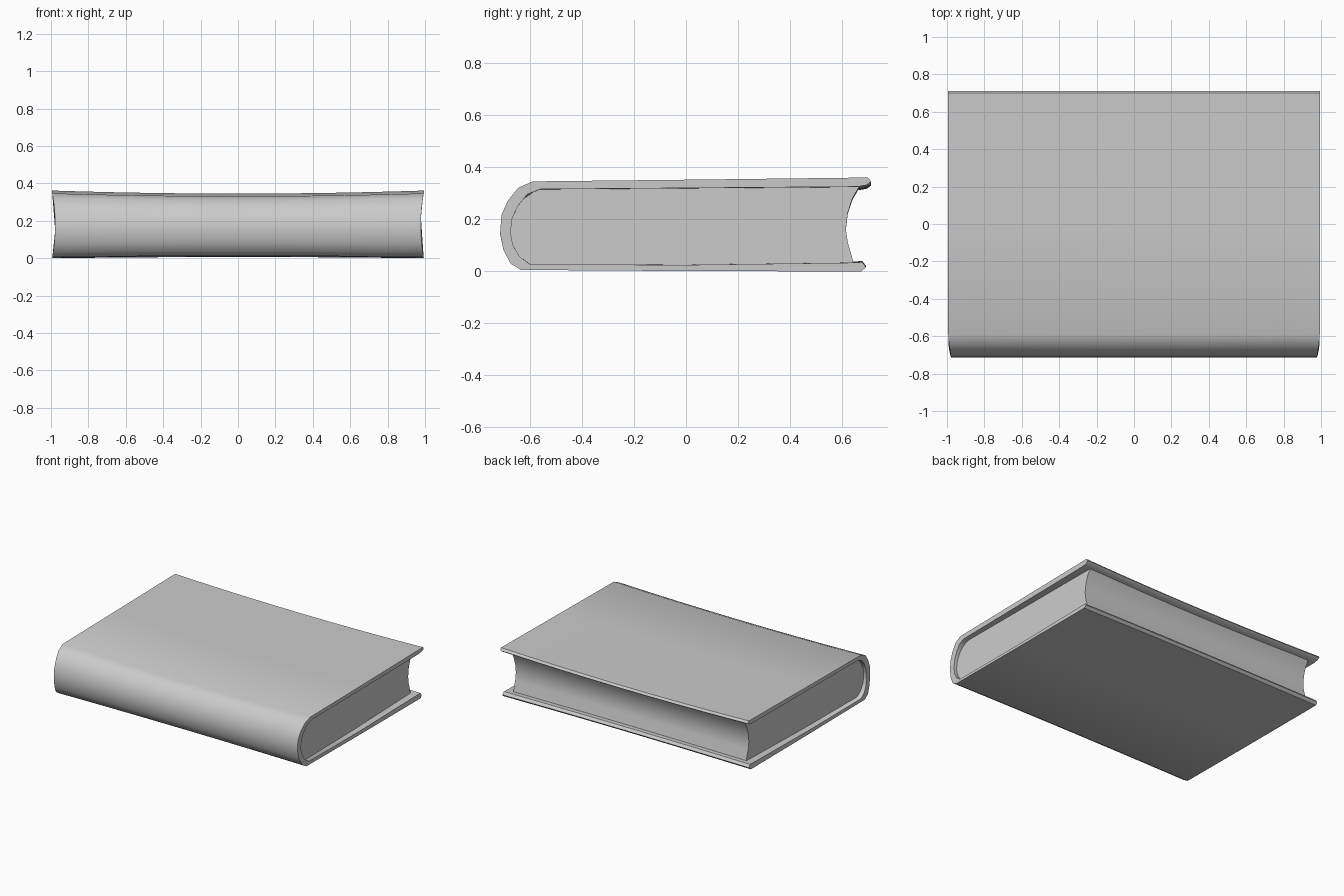
import bpy, bmesh, math

if "Cube" in bpy.data.objects:
    bpy.data.objects.remove(bpy.data.objects["Cube"])


def loft(name, profile, stations, warp):
    """Sweep a closed (y, z) profile along x, passing each point through warp."""
    bm = bmesh.new()
    rings = [[bm.verts.new(warp(x, y, z)) for y, z in profile] for x in stations]
    n = len(profile)
    for a, b in zip(rings, rings[1:]):
        for i in range(n):
            j = (i + 1) % n
            bm.faces.new((a[i], a[j], b[j], b[i]))
    bm.faces.new(rings[0])
    bm.faces.new(rings[-1])
    bmesh.ops.recalc_face_normals(bm, faces=bm.faces)
    mesh = bpy.data.meshes.new(name)
    bm.to_mesh(mesh)
    bm.free()
    obj = bpy.data.objects.new(name, mesh)
    bpy.context.collection.objects.link(obj)
    bpy.ops.object.select_all(action='DESELECT')
    obj.select_set(True)
    bpy.context.view_layer.objects.active = obj
    bpy.ops.object.shade_smooth_by_angle(angle=math.radians(40))
    return obj


stations = [-1 + i / 6 for i in range(13)]

# Cover: both boards and the rounded spine as one folded shell
outer = [(0.700, 0.345), (0.0, 0.337), (-0.59, 0.331), (-0.645, 0.308),
         (-0.685, 0.262), (-0.71, 0.21), (-0.715, 0.145), (-0.703, 0.085),
         (-0.675, 0.035), (-0.635, 0.012), (0.0, 0.008), (0.675, 0.006)]
lower_edge = [(0.692, 0.022), (0.678, 0.040), (0.635, 0.038)]
inner = [(0.0, 0.030), (-0.60, 0.032), (-0.64, 0.060), (-0.665, 0.10),
         (-0.675, 0.145), (-0.668, 0.20), (-0.645, 0.245), (-0.61, 0.285),
         (-0.56, 0.303), (0.0, 0.307), (0.66, 0.312)]
upper_edge = [(0.695, 0.318), (0.712, 0.330)]


def warp_cover(x, y, z):
    # Board corners flare outward and the spine ends dip in at mid height
    t = z / 0.34
    flare = x * x * (0.016 * t - 0.007 * (1 - t))
    dip = 0.018 * max(0.0, 4 * t * (1 - t))
    return x * (0.995 - dip), y, max(0.0, z + flare)


loft("cover", outer + lower_edge + inner + upper_edge, stations, warp_cover)

# Page block: recessed at the ends, with a concave fore-edge
pages = [(-0.56, 0.318), (-0.64, 0.265), (-0.685, 0.20), (-0.69, 0.145),
         (-0.67, 0.08), (-0.62, 0.022), (0.0, 0.020), (0.645, 0.022),
         (0.64, 0.05), (0.622, 0.11), (0.615, 0.16), (0.622, 0.22),
         (0.64, 0.275), (0.665, 0.318), (0.0, 0.318)]


def warp_pages(x, y, z):
    return x * (0.955 - 0.015 * (y + 0.7)), y, z + 0.006 * x * x * z / 0.32


loft("page_block", pages, stations, warp_pages)
